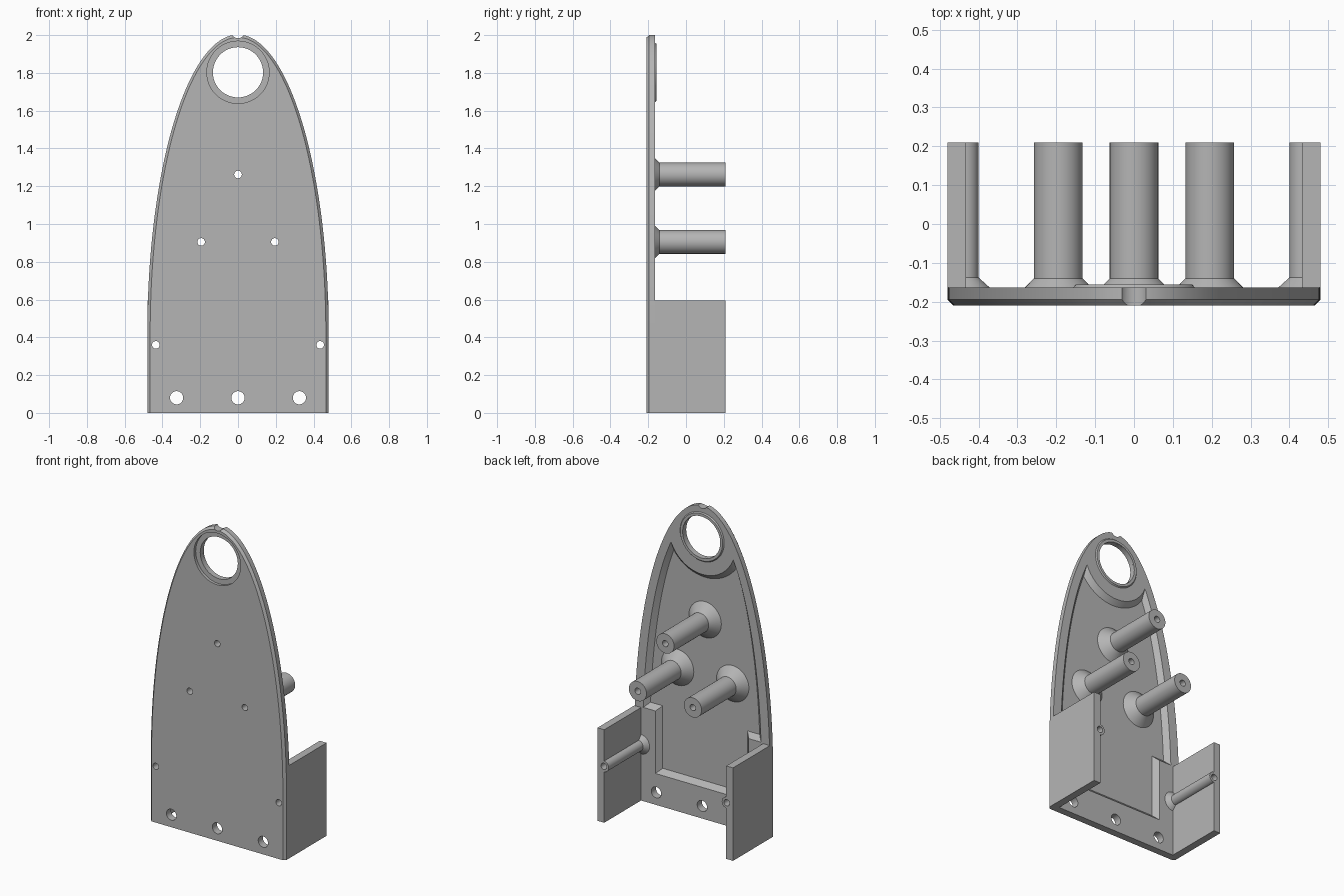
import bpy, bmesh
from math import sin, cos, pi, sqrt, atan2, radians
from mathutils import Matrix, Vector

if "Cube" in bpy.data.objects:
    bpy.data.objects.remove(bpy.data.objects["Cube"], do_unlink=True)

GREY = (0.46, 0.46, 0.46, 1)
mat = bpy.data.materials.new("plain grey")
mat.use_nodes = True
mat.diffuse_color = GREY
mat.node_tree.nodes["Principled BSDF"].inputs["Base Color"].default_value = GREY

FRONT, BACK, FLOOR, END = -0.21, -0.163, -0.193, 0.21
HALF, SHOULDER, TOP = 0.48, 0.42, 2.003
RING_Z = 1.803


def finish(bm, name):
    bmesh.ops.recalc_face_normals(bm, faces=bm.faces)
    mesh = bpy.data.meshes.new(name)
    bm.to_mesh(mesh)
    bm.free()
    obj = bpy.data.objects.new(name, mesh)
    bpy.context.collection.objects.link(obj)
    mesh.materials.append(mat)
    return obj


def loft(name, sections):
    """Join (y, [(x, z), ...]) outlines into a capped solid."""
    bm = bmesh.new()
    loops = [[bm.verts.new((x, y, z)) for x, z in pts] for y, pts in sections]
    for a, b in zip(loops, loops[1:]):
        for i in range(len(a)):
            j = (i + 1) % len(a)
            bm.faces.new((a[i], a[j], b[j], b[i]))
    bm.faces.new(loops[0])
    bm.faces.new(loops[-1])
    return finish(bm, name)


def circle(x, z, r, n=48):
    return [(x + r * cos(2 * pi * i / n), z + r * sin(2 * pi * i / n)) for i in range(n)]


def lathe(name, x, z, profile, clip=None, n=48):
    """Closed ring of (radius, y) turned about an axis along y."""
    bm = bmesh.new()
    loops = [[bm.verts.new((px, y, pz)) for px, pz in circle(x, z, r, n)] for r, y in profile]
    for a, b in zip(loops, loops[1:] + loops[:1]):
        for i in range(n):
            j = (i + 1) % n
            bm.faces.new((a[i], a[j], b[j], b[i]))
    bmesh.ops.recalc_face_normals(bm, faces=bm.faces)
    if clip:
        bmesh.ops.bisect_plane(bm, geom=bm.verts[:] + bm.edges[:] + bm.faces[:],
                               plane_co=(clip, 0, 0), plane_no=(clip, 0, 0), clear_outer=True)
    return finish(bm, name)


def box(name, lo, hi):
    lo, hi = Vector(lo), Vector(hi)
    bm = bmesh.new()
    bmesh.ops.create_cube(bm, size=1, matrix=Matrix.Translation((lo + hi) / 2)
                          @ Matrix.Diagonal((*(hi - lo), 1)))
    return finish(bm, name)


def cut(obj, cutter):
    cutter.hide_render = True
    mod = obj.modifiers.new("cut", 'BOOLEAN')
    mod.operation, mod.solver, mod.object = 'DIFFERENCE', 'EXACT', cutter
    bpy.context.view_layer.objects.active = obj
    bpy.ops.object.modifier_apply(modifier=mod.name)
    bpy.data.objects.remove(cutter, do_unlink=True)


def drill(obj, x, z, r, y0=-0.3, y1=0.3):
    cut(obj, loft("drill", [(y0, circle(x, z, r)), (y1, circle(x, z, r))]))


def plate_outline(inset, n=96):
    a, b = HALF - inset, TOP - SHOULDER - inset
    arch = [(a * cos(pi * i / n), SHOULDER + b * sin(pi * i / n)) for i in range(n + 1)]
    return [(-a, 0), (a, 0)] + arch


def pocket_outline(d, n=28):
    """Recess outline shrunk by d: narrow foot, arched sides, round cut at the ring."""
    a, b, r = 0.42 - d, 1.52 - d, 0.24 + d
    step = 0.6 + d

    def side(z):
        return a * sqrt(max(0, 1 - ((z - SHOULDER) / b) ** 2))
    lo, hi = step, 1.75
    for _ in range(40):
        mid = (lo + hi) / 2
        if side(mid) ** 2 + (mid - RING_Z) ** 2 > r * r:
            lo = mid
        else:
            hi = mid
    right = [(0.33 - d, 0.2 + d), (0.33 - d, step)]
    right += [(side(z), z) for z in (step + (lo - step) * i / n for i in range(n + 1))]
    start = atan2(lo - RING_Z, side(lo))
    for i in range(1, n + 1):
        t = start + (-pi / 2 - start) * i / n
        right.append((r * cos(t), RING_Z + r * sin(t)))
    return right + [(-x, z) for x, z in reversed(right[:-1])]


# Arched plate with a chamfered front edge
plate = loft("arched_plate", [(FRONT, plate_outline(0.015)), (-0.195, plate_outline(0)),
                              (BACK, plate_outline(0))])
# Sloped recess in the back
cut(plate, loft("pocket", [(FLOOR, pocket_outline(0.03)), (BACK + 0.01, pocket_outline(-0.01))]))
# Large eye with a front counterbore, and the notch at the tip
drill(plate, 0, RING_Z, 0.133)
drill(plate, 0, RING_Z, 0.165, y1=-0.192)
drill(plate, 0, 2.022, 0.038)

# Standoffs with flared feet
standoffs = [(0, 1.262), (-0.195, 0.905), (0.195, 0.905)]
for x, z in standoffs:
    drill(plate, x, z, 0.02)
    lathe("standoff", x, z, [(0.02, FLOOR), (0.115, FLOOR), (0.0625, -0.14),
                             (0.0625, END), (0.02, END)])

# Mounting holes along the foot
for x in (-0.325, 0, 0.325):
    drill(plate, x, 0.08, 0.035)

# Side walls with a screw channel each
for s in (-1, 1):
    cx, cz = s * 0.435, 0.36
    drill(plate, cx, cz, 0.02)
    x0, x1 = sorted((s * 0.432, s * HALF))
    wall = box("side_wall", (x0, BACK, 0), (x1, END, 0.595))
    drill(wall, cx, cz, 0.02)
    lathe("screw_channel", cx, cz, [(0.02, BACK), (0.063, BACK), (0.035, -0.138),
                                    (0.035, END), (0.02, END)], clip=s * 0.475)

# Raised lip around the eye
lathe("eye_lip", 0, RING_Z, [(0.133, BACK), (0.156, BACK), (0.15, -0.156), (0.133, -0.156)], n=64)

# Smooth curved faces, keep edges crisp
for obj in bpy.context.scene.objects:
    if obj.type == 'MESH' and mat.name in obj.data.materials:
        bpy.ops.object.select_all(action='DESELECT')
        obj.select_set(True)
        bpy.context.view_layer.objects.active = obj
        bpy.ops.object.shade_smooth_by_angle(angle=radians(30))
